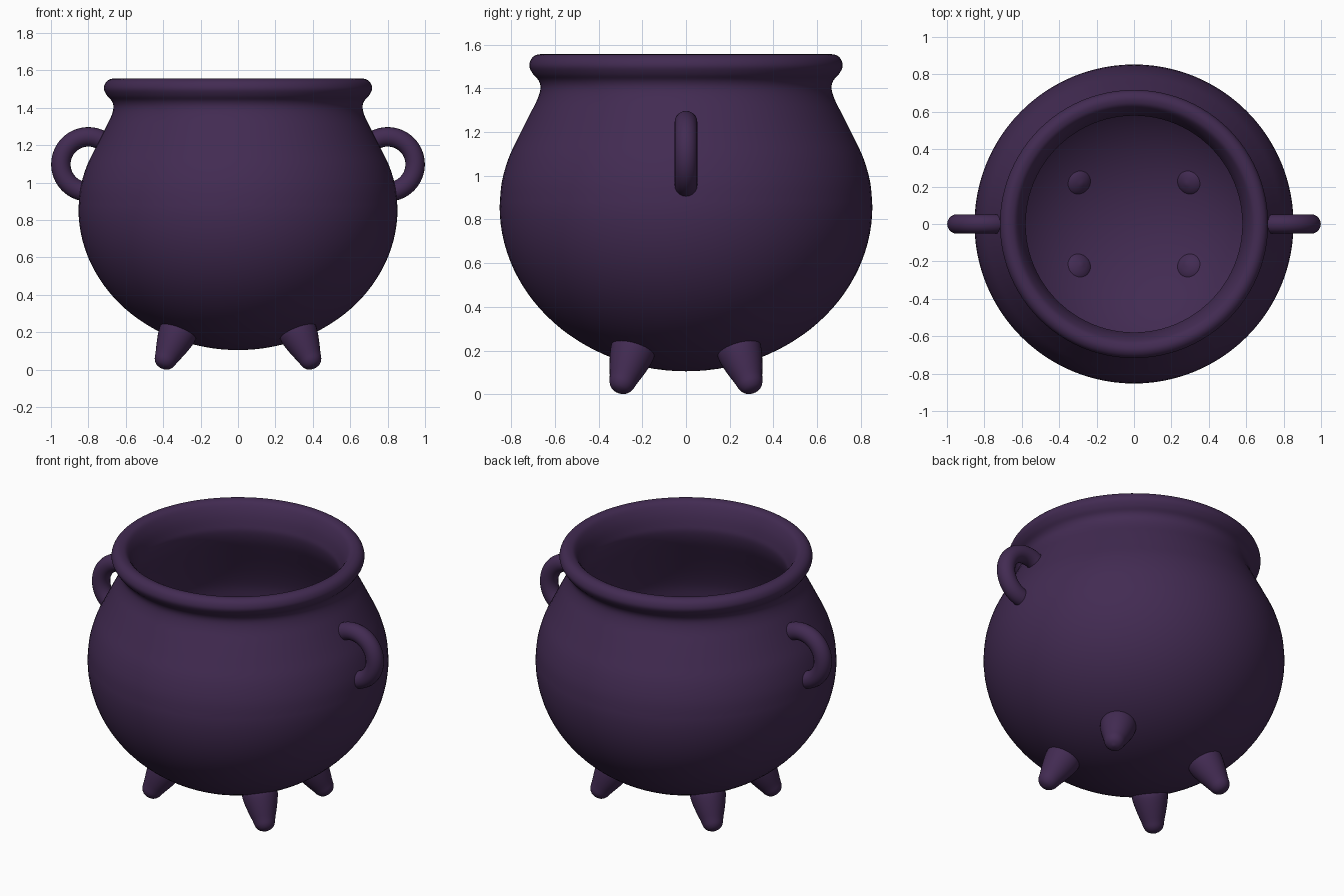
import bpy, bmesh
from math import sin, cos, pi, radians
from mathutils import Vector, Matrix

if "Cube" in bpy.data.objects:
    bpy.data.objects.remove(bpy.data.objects["Cube"])

mat = bpy.data.materials.new("dark_purple_iron")
mat.diffuse_color = (0.055, 0.024, 0.085, 1)
mat.use_nodes = True
mat.node_tree.nodes["Principled BSDF"].inputs["Base Color"].default_value = mat.diffuse_color


def smooth_path(pts, n=4):
    """Catmull-Rom curve through the points."""
    p = [pts[0]] + pts + [pts[-1]]
    out = []
    for i in range(1, len(p) - 2):
        a, b, c, d = (Vector(q) for q in p[i - 1:i + 3])
        for k in range(n):
            t = k / n
            out.append((2 * b + (c - a) * t + (2 * a - 5 * b + 4 * c - d) * t * t
                        + (3 * b - a - 3 * c + d) * t ** 3) / 2)
    return out + [Vector(pts[-1])]


def finish(name, bm, matrix=Matrix()):
    bmesh.ops.remove_doubles(bm, verts=bm.verts, dist=1e-5)
    bmesh.ops.recalc_face_normals(bm, faces=bm.faces)
    for f in bm.faces:
        f.smooth = True
    me = bpy.data.meshes.new(name)
    bm.to_mesh(me)
    bm.free()
    me.materials.append(mat)
    ob = bpy.data.objects.new(name, me)
    ob.matrix_world = matrix
    bpy.context.collection.objects.link(ob)
    return ob


def lathe(name, profile, steps, matrix=Matrix()):
    bm = bmesh.new()
    vs = [bm.verts.new((max(r, 0), 0, z)) for r, z in profile]
    es = [bm.edges.new(e) for e in zip(vs, vs[1:])]
    bmesh.ops.spin(bm, geom=vs + es, cent=(0, 0, 0), axis=(0, 0, 1),
                   angle=2 * pi, steps=steps, use_merge=False)
    return finish(name, bm, matrix)


def bowl(r, h, n=28):
    """Lower half of an ellipsoid, from the bottom pole to the belly."""
    return [Vector((r * sin(a), 0.86 - h * cos(a)))
            for a in (pi / 2 * i / n for i in range(n + 1))]


# Pot: outer bowl, shoulder, rolled rim, then back down the inside
upper = [(0.853, 0.86), (0.843, 0.97), (0.812, 1.08), (0.765, 1.18), (0.715, 1.28),
         (0.68, 1.35), (0.666, 1.40), (0.674, 1.435), (0.70, 1.465), (0.717, 1.50),
         (0.709, 1.533), (0.687, 1.552), (0.66, 1.555), (0.63, 1.54), (0.602, 1.49),
         (0.585, 1.43), (0.58, 1.385), (0.597, 1.32), (0.635, 1.24), (0.685, 1.14),
         (0.73, 1.04), (0.76, 0.95), (0.77, 0.86)]
profile = bowl(0.853, 0.755)[:-1] + smooth_path(upper) + bowl(0.77, 0.67)[-2::-1]
lathe("pot", profile, 96)

# Four splayed, blunt legs whose tops poke through the floor
leg_profile = smooth_path([(0, 0), (0.035, 0.011), (0.055, 0.035), (0.065, 0.07),
                           (0.084, 0.13), (0.099, 0.19), (0.101, 0.23),
                           (0.085, 0.28), (0.05, 0.312), (0, 0.325)], 3)
for sx, xn in ((-1, "left"), (1, "right")):
    for sy, yn in ((-1, "front"), (1, "back")):
        rot = Vector((-0.40 * sx, -0.29 * sy, 0.87)).to_track_quat('Z', 'Y')
        m = Matrix.Translation((0.409 * sx, 0.307 * sy, 0.008)) @ rot.to_matrix().to_4x4()
        lathe(f"{yn}_{xn}_leg", leg_profile, 32, m)

# Ring handles, ends buried in the pot wall
for s, name in ((-1, "left_handle"), (1, "right_handle")):
    bm = bmesh.new()
    rings = []
    for i in range(41):
        a = radians(-95 + 225 * i / 40)
        ring = []
        for j in range(20):
            b = 2 * pi * j / 20
            d = 0.147 + 0.052 * cos(b)
            ring.append(bm.verts.new((s * (0.80 + d * cos(a)), 0.052 * sin(b),
                                      1.098 + d * sin(a))))
        rings.append(ring)
    for p, q in zip(rings, rings[1:]):
        for j in range(20):
            k = (j + 1) % 20
            bm.faces.new((p[j], p[k], q[k], q[j]))
    bm.faces.new(rings[0])
    bm.faces.new(rings[-1])
    finish(name, bm)
